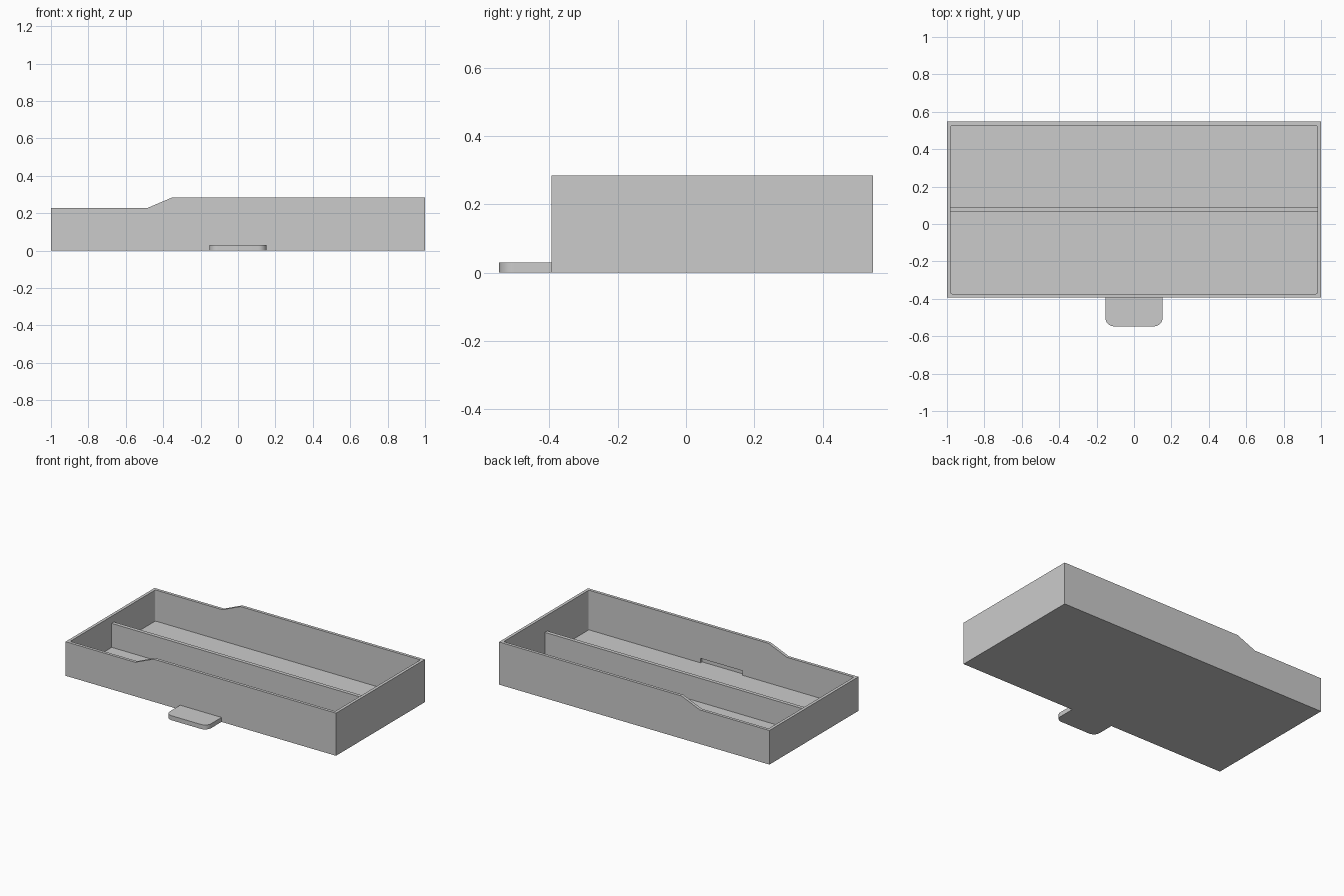
import bpy, bmesh

cube = bpy.data.objects.get("Cube")
if cube:
    bpy.data.objects.remove(cube, do_unlink=True)

grey = bpy.data.materials.new("light_grey")
grey.use_nodes = True
COLOUR = (0.6, 0.6, 0.6, 1)
grey.diffuse_color = COLOUR
grey.node_tree.nodes["Principled BSDF"].inputs["Base Color"].default_value = COLOUR


def prism(name, outline, axis, start, end):
    """Extrude a 2D outline along y (outline in x, z) or z (outline in x, y)."""
    bm = bmesh.new()
    put = (lambda a, b: (a, start, b)) if axis == "y" else (lambda a, b: (a, b, start))
    face = bm.faces.new([bm.verts.new(put(a, b)) for a, b in outline])
    new = bmesh.ops.extrude_face_region(bm, geom=[face])["geom"]
    shift = (0, end - start, 0) if axis == "y" else (0, 0, end - start)
    bmesh.ops.translate(bm, vec=shift, verts=[v for v in new if isinstance(v, bmesh.types.BMVert)])
    bmesh.ops.recalc_face_normals(bm, faces=bm.faces)
    mesh = bpy.data.meshes.new(name)
    bm.to_mesh(mesh)
    bm.free()
    mesh.materials.append(grey)
    obj = bpy.data.objects.new(name, mesh)
    bpy.context.collection.objects.link(obj)
    return obj


def box(name, x0, x1, y0, y1, z0, z1):
    return prism(name, [(x0, y0), (x1, y0), (x1, y1), (x0, y1)], "z", z0, z1)


def round_uprights(obj, radius, segments, pick):
    """Round the vertical edges chosen by pick."""
    bm = bmesh.new()
    bm.from_mesh(obj.data)
    edges = [e for e in bm.edges
             if abs(e.verts[0].co.z - e.verts[1].co.z) > 0.001 and pick(e.verts[0].co)]
    bmesh.ops.bevel(bm, geom=edges, offset=radius, segments=segments,
                    profile=0.5, affect="EDGES")
    bm.to_mesh(obj.data)
    bm.free()


def cut(target, cutter):
    mod = target.modifiers.new(cutter.name, "BOOLEAN")
    mod.operation = "DIFFERENCE"
    mod.solver = "EXACT"
    mod.object = cutter
    cutter.hide_render = True
    cutter.hide_set(True)


WALL, FRONT, BACK = 0.02, -0.393, 0.547

# Tray body: side profile with a lower rim at one end
tray = prism("tray", [(-1, 0), (1, 0), (1, 0.285), (-0.35, 0.285), (-0.485, 0.228), (-1, 0.228)],
             "y", FRONT, BACK)

# Hollow interior
hollow = box("hollow_cutter", -1 + WALL, 1 - WALL, FRONT + WALL, BACK - WALL, 0.02, 0.5)
round_uprights(hollow, 0.008, 3, lambda co: True)
cut(tray, hollow)

# Shallow pocket inside the front wall, behind the tab
cut(tray, box("pocket_cutter", -0.155, 0.155, FRONT + 0.003, FRONT + 0.05, 0.02, 0.05))

# Long divider
box("divider", -0.981, 0.981, 0.066, 0.091, 0.015, 0.18)

# Rounded pull tab
tab = box("front_tab", -0.153, 0.153, -0.547, FRONT + 0.002, 0, 0.03)
round_uprights(tab, 0.045, 8, lambda co: co.y < -0.5)
bpy.context.view_layer.objects.active = tab
tab.select_set(True)
bpy.ops.object.shade_smooth_by_angle()
